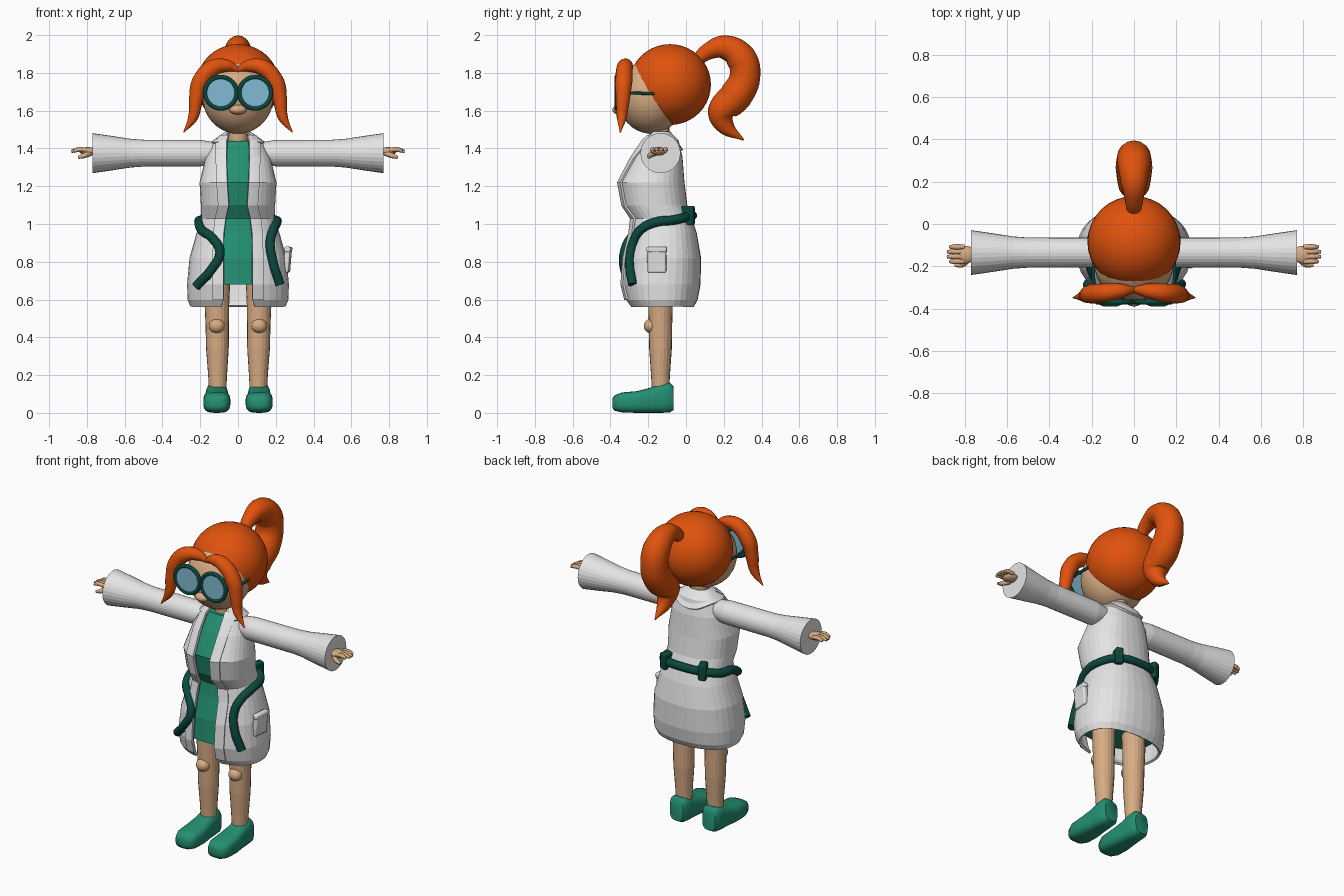
import bpy, bmesh, math
from math import sin, cos, pi, tau
from mathutils import Vector, Matrix

if "Cube" in bpy.data.objects:
    bpy.data.objects.remove(bpy.data.objects["Cube"], do_unlink=True)


def material(name, rgb):
    m = bpy.data.materials.new(name)
    m.use_nodes = True
    m.diffuse_color = (*rgb, 1)
    m.node_tree.nodes["Principled BSDF"].inputs["Base Color"].default_value = (*rgb, 1)
    return m


HAIR = material("orange_hair", (0.75, 0.085, 0.004))
SKIN = material("skin", (0.68, 0.41, 0.23))
WHITE = material("coat_white", (0.78, 0.78, 0.78))
GREEN = material("dress_green", (0.017, 0.28, 0.17))
TEAL = material("dark_teal", (0.003, 0.065, 0.048))
BLUE = material("lens_blue", (0.22, 0.50, 0.66))


def finish(ob, smooth):
    bpy.ops.object.select_all(action='DESELECT')
    bpy.context.view_layer.objects.active = ob
    ob.select_set(True)
    if smooth:
        bpy.ops.object.shade_smooth_by_angle(angle=math.radians(50))
    return ob


def add_mesh(name, bm, mat, smooth=True):
    bmesh.ops.recalc_face_normals(bm, faces=bm.faces)
    me = bpy.data.meshes.new(name)
    bm.to_mesh(me)
    bm.free()
    me.materials.append(mat)
    ob = bpy.data.objects.new(name, me)
    bpy.context.collection.objects.link(ob)
    return finish(ob, smooth)


def loft(name, rings, mat, closed=True, caps=True, smooth=True, thick=0):
    bm = bmesh.new()
    rows = [[bm.verts.new(p) for p in r] for r in rings]
    n = len(rows[0])
    for a, b in zip(rows, rows[1:]):
        for i in range(n if closed else n - 1):
            j = (i + 1) % n
            bm.faces.new((a[i], a[j], b[j], b[i]))
    if closed and caps:
        bm.faces.new(rows[0])
        bm.faces.new(rows[-1])
    ob = add_mesh(name, bm, mat, smooth)
    if thick:
        mod = ob.modifiers.new("thickness", 'SOLIDIFY')
        mod.thickness, mod.offset = thick, 0
    return ob


def ball(name, loc, radii, mat, cut=None):
    bm = bmesh.new()
    bmesh.ops.create_uvsphere(bm, u_segments=32, v_segments=20, radius=1)
    bmesh.ops.transform(bm, matrix=Matrix.LocRotScale(loc, None, radii), verts=bm.verts)
    if cut:
        bmesh.ops.bisect_plane(bm, geom=bm.verts[:] + bm.edges[:] + bm.faces[:],
                               plane_co=cut[0], plane_no=cut[1], clear_outer=True)
        bmesh.ops.holes_fill(bm, edges=bm.edges)
    return add_mesh(name, bm, mat)


def box(name, loc, size, mat, rot=(0, 0, 0), bevel=0.008):
    bpy.ops.mesh.primitive_cube_add(size=1, location=loc, rotation=rot)
    ob = bpy.context.object
    ob.name, ob.scale = name, size
    bpy.ops.object.transform_apply(location=False, rotation=False, scale=True)
    ob.data.materials.append(mat)
    mod = ob.modifiers.new("round", 'BEVEL')
    mod.width, mod.segments = bevel, 2
    return finish(ob, True)


def tube(name, pts, mat, depth=1.0, res=4):
    """Tapered tube through (x, y, z, radius) points."""
    cu = bpy.data.curves.new(name, 'CURVE')
    cu.dimensions, cu.bevel_depth = '3D', depth
    cu.bevel_resolution, cu.resolution_u, cu.use_fill_caps = res, 6, True
    sp = cu.splines.new('BEZIER')
    sp.bezier_points.add(len(pts) - 1)
    for bp, p in zip(sp.bezier_points, pts):
        bp.co, bp.radius = p[:3], p[3]
        bp.handle_left_type = bp.handle_right_type = 'AUTO'
    cu.materials.append(mat)
    ob = bpy.data.objects.new(name, cu)
    bpy.context.collection.objects.link(ob)
    finish(ob, False)
    bpy.ops.object.convert(target='MESH')
    return finish(bpy.context.object, True)


# Body profile: height, half width, front y, back y, half width of the opening
BODY = [(1.475, .072, -.19, -.08, .05), (1.44, .12, -.225, -.045, .062),
        (1.35, .165, -.285, -.025, .064), (1.22, .197, -.352, -.015, .06),
        (1.10, .19, -.328, 0, .052), (1.03, .187, -.285, .025, .068),
        (.95, .213, -.295, .05, .078), (.82, .25, -.325, .073, .08),
        (.68, .263, -.335, .07, .08), (.60, .26, -.315, .055, .08), (.565, .245, -.29, .035, .085)]
E = 0.85


def body_at(z):
    for p, q in zip(BODY, BODY[1:]):
        if z >= q[0]:
            f = min(1, (p[0] - z) / (p[0] - q[0]))
            return [u + (v - u) * f for u, v in zip(p, q)]
    return BODY[-1]


def around(z, t, off=0.0):
    """Point on the body at height z; t runs from the front round through +x."""
    _, a, yf, yb, _ = body_at(z)
    s, c = sin(t), cos(t)
    return Vector(((a + off) * math.copysign(abs(s) ** E, s),
                   (yf + yb) / 2 - ((yb - yf) / 2 + off) * math.copysign(abs(c) ** E, c), z))


def front(z, x, off=0.0):
    a = body_at(z)[1] + off
    t = math.asin(min(.97, abs(x) / a) ** (1 / E))
    return around(z, math.copysign(t, x), off)


# Coat, open down the front
rings = []
for row in BODY:
    t0 = math.asin((row[4] / row[1]) ** (1 / E))
    rings.append([around(row[0], t0 + (tau - 2 * t0) * i / 32) for i in range(33)])
loft("coat", rings, WHITE, closed=False, smooth=False, thick=.014)

# Dress under the coat
loft("dress", [[around(z, tau * i / 32, -.018) for i in range(32)]
               for z in (1.44, 1.35, 1.22, 1.1, 1.03, .95, .82, .68)], GREEN, smooth=False)

# Collar with a point at the back
collar = [[around(1.485, pi * (.25 + 1.5 * i / 24), .004) for i in range(25)], []]
for i in range(25):
    t = pi * (.25 + 1.5 * i / 24)
    collar[1].append(around(1.43 - .04 * max(0, -cos(t)) ** 4, t, .014))
loft("collar", collar, WHITE, closed=False, smooth=False, thick=.012)

for s, side in ((1, "left"), (-1, "right")):
    # Lapel band along the coat opening
    zs = [1.465, 1.44, 1.35, 1.28, 1.22, 1.16, 1.1, 1.03, .95, .82, .68, .6]
    loft(side + "_lapel", [[front(z, s * (body_at(z)[4] + w), .010) for w in (-.004, .018, .036, .052)]
                           for z in zs], WHITE, closed=False, smooth=False, thick=.014)

    # Sleeve
    loft(side + "_sleeve", [[(s * x, -.135 + r * cos(tau * i / 28), 1.375 + r * sin(tau * i / 28))
                             for i in range(28)] for x, r in
                            ((.1, .055), (.2, .07), (.5, .071), (.57, .076), (.66, .09), (.77, .106))],
         WHITE, smooth=False)

    # Hand
    ball(side + "_palm", (s * .795, -.145, 1.385), (.045, .042, .022), SKIN)
    for k in range(4):
        y = -.108 - .023 * k
        tip = .87 + (.012 if k in (1, 2) else 0)
        tube(side + "_finger", [(s * .80, y, 1.392, .012), (s * .845, y, 1.394, .013),
                                (s * tip, y, 1.384, .008)], SKIN, res=2)
    tube(side + "_thumb", [(s * .78, -.165, 1.375, .015), (s * .815, -.192, 1.362, .014),
                           (s * .845, -.195, 1.352, .008)], SKIN, res=2)

    # Leg and knee
    loft(side + "_leg", [[(s * x + r * cos(tau * i / 20), -.135 + r * sin(tau * i / 20), z)
                          for i in range(20)] for z, x, r in
                         ((.1, .108, .045), (.2, .108, .05), (.34, .109, .06),
                          (.47, .11, .062), (.6, .112, .066), (.8, .105, .07))], SKIN, smooth=False)
    ball(side + "_knee", (s * .112, -.185, .46), (.042, .038, .038), SKIN)

    # Shoe, lofted from toe to heel
    shoe = []
    for y, w, lo, hi in ((-.39, .03, .03, .075), (-.38, .055, .012, .092), (-.34, .071, .003, .108),
                         (-.26, .072, 0, .115), (-.19, .063, 0, .133), (-.13, .06, 0, .155),
                         (-.085, .058, .003, .16), (-.065, .045, .015, .14)):
        ring = []
        for i in range(24):
            c, d = cos(tau * i / 24), sin(tau * i / 24)
            ring.append((s * .112 + w * math.copysign(abs(c) ** .6, c), y,
                         (lo + hi) / 2 + (hi - lo) / 2 * math.copysign(abs(d) ** .7, d)))
        shoe.append(ring)
    loft(side + "_shoe", shoe, GREEN)

    # Swept fringe lock
    tube(side + "_fringe", [(s * x, y, z, r) for x, y, z, r in
                            ((-.005, -.31, 1.815, .012), (.06, -.315, 1.838, .034), (.135, -.325, 1.825, .044),
                             (.2, -.33, 1.75, .046), (.222, -.335, 1.66, .038),
                             (.238, -.34, 1.565, .027), (.288, -.348, 1.485, .003))], HAIR)

    # Glasses
    bpy.ops.mesh.primitive_torus_add(major_radius=.083, minor_radius=.012, major_segments=36,
                                     minor_segments=10, location=(s * .091, -.368, 1.695), rotation=(pi / 2, 0, 0))
    rim = bpy.context.object
    rim.name = side + "_glasses_rim"
    rim.data.materials.append(TEAL)
    finish(rim, True)
    bpy.ops.mesh.primitive_cylinder_add(vertices=36, radius=.08, depth=.009,
                                        location=(s * .091, -.37, 1.695), rotation=(pi / 2, 0, 0))
    lens = bpy.context.object
    lens.name = side + "_lens"
    lens.data.materials.append(BLUE)
    finish(lens, True)
    tube(side + "_glasses_arm", [(s * .172, -.365, 1.695, .008), (s * .19, -.27, 1.693, .008),
                                 (s * .19, -.15, 1.69, .008)], TEAL, res=2)

    # Belt loop at the back
    p = around(1.045, pi - s * .6, .018)
    box(side + "_belt_loop", p, (.045, .065, .10), TEAL, (0, 0, s * -.35))

# Head, neck and nose
ball("head", (0, -.185, 1.675), (.188, .178, .197), SKIN)
ball("nose", (0, -.355, 1.605), (.045, .034, .026), SKIN)
loft("neck", [[(.052 * cos(tau * i / 20), -.14 + .052 * sin(tau * i / 20), z) for i in range(20)]
              for z in (1.4, 1.58)], SKIN)

# Hair cap cut along a slanting hairline, and ponytail
ball("hair_cap", (0, -.085, 1.738), (.22, .217, .214), HAIR,
     (Vector((0, -.31, 1.86)), Vector((0, -.34, -.2)).normalized()))
tube("ponytail", [(0, .05, 1.86, .03), (0, .12, 1.915, .045), (0, .205, 1.935, .064),
                  (0, .29, 1.88, .08), (0, .312, 1.78, .081), (0, .265, 1.68, .087),
                  (0, .19, 1.59, .076), (0, .205, 1.525, .05), (0, .305, 1.445, .004)], HAIR, res=6)

# Belt: free strand, round the back, free strand
path = [front(z, x, .016) for x, z in ((.222, .68), (.185, .8), (.17, .9), (.185, .965))]
for i in range(9):
    t = pi * (.46 + 1.08 * i / 8)
    path.append(around(1.01 + .035 * max(0, -cos(t)), t, .014))
path += [front(z, x, .016) for x, z in
         ((-.19, .965), (-.14, .93), (-.095, .85), (-.135, .765), (-.222, .67))]
tube("belt", [(*p, .025) for p in path], TEAL)

# Side pocket with flap
p = around(.81, pi * .47, .012)
box("pocket", p, (.03, .10, .135), WHITE, (0, .08, -.1))
box("pocket_flap", p + Vector((.004, 0, .055)), (.034, .108, .03), WHITE, (0, .08, -.1))
